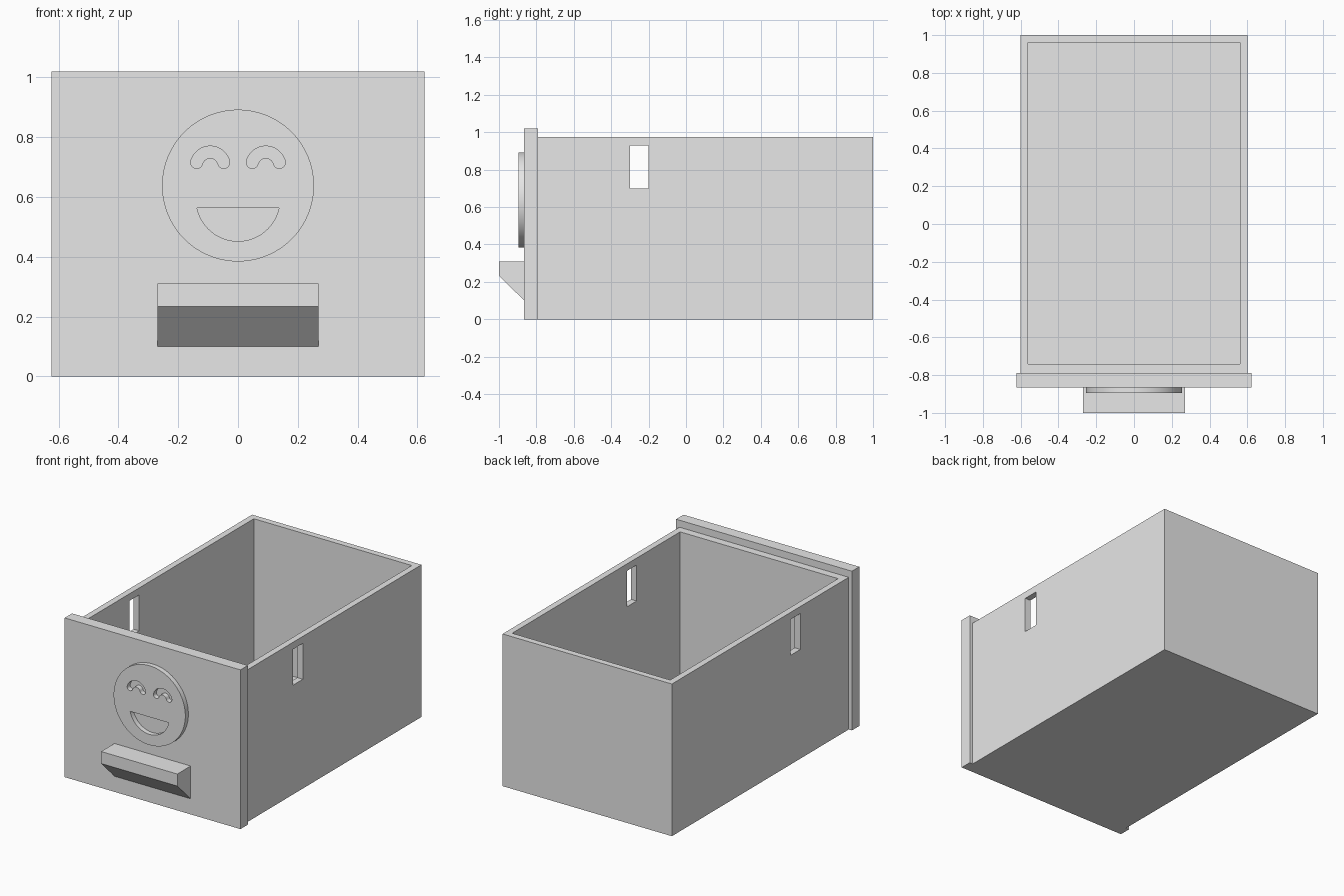
import bpy, bmesh
from math import sin, cos, pi, radians, asin

cube = bpy.data.objects.get("Cube")
if cube:
    bpy.data.objects.remove(cube, do_unlink=True)

grey = bpy.data.materials.new("plain grey")
grey.use_nodes = True
grey.diffuse_color = (0.8, 0.8, 0.8, 1)
grey.node_tree.nodes["Principled BSDF"].inputs["Base Color"].default_value = (0.8, 0.8, 0.8, 1)


def prism(name, outline, axis, start, end):
    """Extrude a 2D outline along x (outline in y, z) or y (outline in x, z)."""
    bm = bmesh.new()
    place = (lambda p, d: (d, p[0], p[1])) if axis == "x" else (lambda p, d: (p[0], d, p[1]))
    face = bm.faces.new([bm.verts.new(place(p, start)) for p in outline])
    grown = bmesh.ops.extrude_face_region(bm, geom=[face])["geom"]
    for v in grown:
        if isinstance(v, bmesh.types.BMVert):
            v.co["xy".index(axis)] = end
    bmesh.ops.recalc_face_normals(bm, faces=bm.faces)
    mesh = bpy.data.meshes.new(name)
    bm.to_mesh(mesh)
    bm.free()
    mesh.materials.append(grey)
    ob = bpy.data.objects.new(name, mesh)
    bpy.context.collection.objects.link(ob)
    return ob


def box(name, x0, x1, y0, y1, z0, z1):
    return prism(name, [(x0, z0), (x1, z0), (x1, z1), (x0, z1)], "y", y0, y1)


def arc(cx, cz, r, a, b, n):
    """Points on a circle from angle a to b, in degrees."""
    angles = [radians(a + (b - a) * i / n) for i in range(n + 1)]
    return [(cx + r * cos(t), cz + r * sin(t)) for t in angles]


def cut(ob, cutters):
    """Subtract the cutters, then remove them."""
    for c in cutters:
        c.hide_render = True
        mod = ob.modifiers.new("cut", "BOOLEAN")
        mod.operation = "DIFFERENCE"
        mod.solver = "EXACT"
        mod.object = c
    graph = bpy.context.evaluated_depsgraph_get()
    mesh = bpy.data.meshes.new_from_object(ob.evaluated_get(graph))
    ob.modifiers.clear()
    ob.data = mesh
    for c in cutters:
        bpy.data.objects.remove(c, do_unlink=True)


# Open drawer box with a slot through both side walls
drawer = box("drawer_box", -0.6, 0.6, -0.79, 1, 0, 0.975)
cut(drawer, [
    box("cavity_cutter", -0.56, 0.56, -0.74, 0.96, 0.04, 1.2),
    box("slot_cutter", -0.8, 0.8, -0.3, -0.2, 0.7, 0.93),
])

# Front panel, slightly wider and taller than the box
box("front_panel", -0.623, 0.623, -0.865, -0.79, 0, 1.02)

# Handle with a sloping underside
prism("handle", [(-0.865, 0.31), (-1, 0.31), (-1, 0.233), (-0.865, 0.1)], "x", -0.27, 0.27)

# Raised smiling disc with cut-out eyes and mouth
disc = prism("smile_disc", arc(0, 0.638, 0.254, 0, 360, 96)[:-1], "y", -0.896, -0.865)


def eye(cx):
    cz, mid, half, tip = 0.703, 0.047, 0.02, 15
    right = (cx + mid * cos(radians(tip)), cz + mid * sin(radians(tip)))
    left = (2 * cx - right[0], right[1])
    outline = arc(cx, cz, mid + half, tip, 180 - tip, 24)
    outline += arc(*left, half, 180 - tip, 360 - tip, 12)[1:]
    outline += arc(cx, cz, mid - half, 180 - tip, tip, 16)[1:]
    outline += arc(*right, half, 180 + tip, 360 + tip, 12)[1:-1]
    return prism("eye_cutter", outline, "y", -0.95, -0.8)


mouth_r, mouth_z = 0.14, 0.592
drop = asin((mouth_z - 0.563) / mouth_r) * 180 / pi
mouth = prism("mouth_cutter", arc(0, mouth_z, mouth_r, 180 + drop, 360 - drop, 40), "y", -0.95, -0.8)
cut(disc, [eye(-0.093), eye(0.093), mouth])

bpy.ops.object.select_all(action="DESELECT")
disc.select_set(True)
bpy.context.view_layer.objects.active = disc
bpy.ops.object.shade_smooth_by_angle(angle=radians(30))
